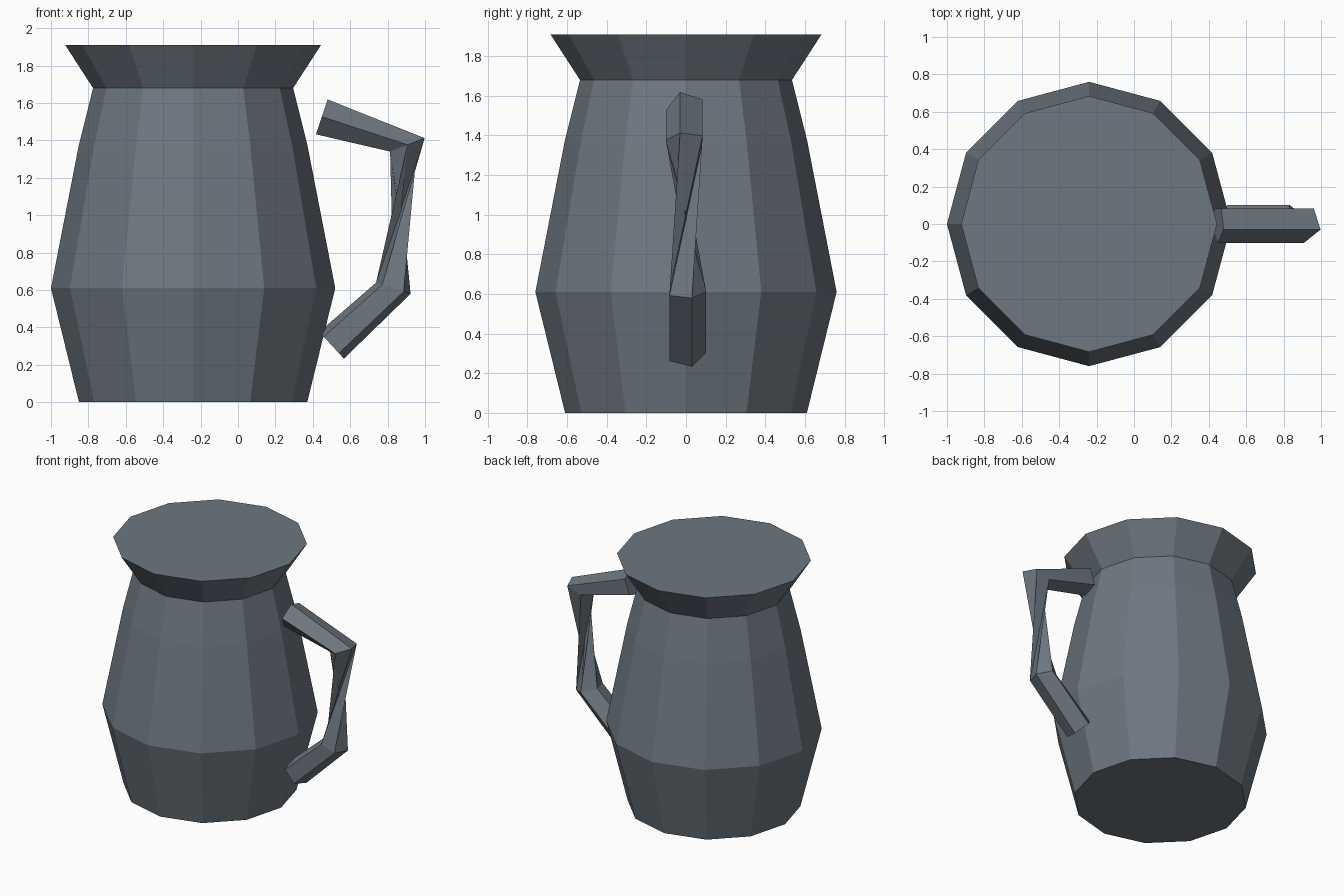
import bpy, bmesh
from math import sin, cos, radians, tau

if "Cube" in bpy.data.objects:
    bpy.data.objects.remove(bpy.data.objects["Cube"])

# Dark slate finish
slate = bpy.data.materials.new("dark_slate")
slate.diffuse_color = (0.155, 0.185, 0.218, 1)
slate.use_nodes = True
slate.node_tree.nodes["Principled BSDF"].inputs["Base Color"].default_value = slate.diffuse_color


def finish(bm, name):
    bmesh.ops.recalc_face_normals(bm, faces=bm.faces)
    mesh = bpy.data.meshes.new(name)
    bm.to_mesh(mesh)
    bm.free()
    mesh.materials.append(slate)
    obj = bpy.data.objects.new(name, mesh)
    bpy.context.collection.objects.link(obj)
    return obj


def bridge(bm, a, b, twisted=False):
    n = len(a)
    for k in range(n):
        j = (k + 1) % n
        if twisted:
            bm.faces.new((a[k], a[j], b[j]))
            bm.faces.new((a[k], b[j], b[k]))
        else:
            bm.faces.new((a[k], a[j], b[j], b[k]))


# Pitcher body: 12-sided lathe with closed ends (radius, height)
SIDES, CX = 12, -0.24
profile = [(0.61, 0), (0.76, 0.61), (0.612, 1.37), (0.535, 1.68), (0.684, 1.91)]
bm = bmesh.new()
rings = [[bm.verts.new((CX + r * cos(tau * k / SIDES), r * sin(tau * k / SIDES), z))
          for k in range(SIDES)] for r, z in profile]
for a, b in zip(rings, rings[1:]):
    bridge(bm, a, b)
bm.faces.new(rings[0])
bm.faces.new(rings[-1])
finish(bm, "pitcher_body")

# Handle: five-sided bar; the middle stretch twists by 110 degrees
# (centre x, centre z, outward direction x, z, section rotation)
sections = [
    (0.448, 1.525, 0.32, 0.96, 107),
    (0.905, 1.376, 0.951, 0.37, 107),
    (0.830, 0.61, 0.951, -0.308, 217),
    (0.50, 0.305, 0.68, -0.735, 217),
]
R = 0.102
bm = bmesh.new()
rings = []
for x, z, ux, uz, phase in sections:
    ring = []
    for k in range(5):
        t = radians(phase + 72 * k)
        v = R * sin(t)
        ring.append(bm.verts.new((x + ux * v, R * cos(t), z + uz * v)))
    rings.append(ring)
for i in range(3):
    bridge(bm, rings[i], rings[i + 1], twisted=(i == 1))
bm.faces.new(rings[0])
bm.faces.new(rings[-1])
finish(bm, "handle")
